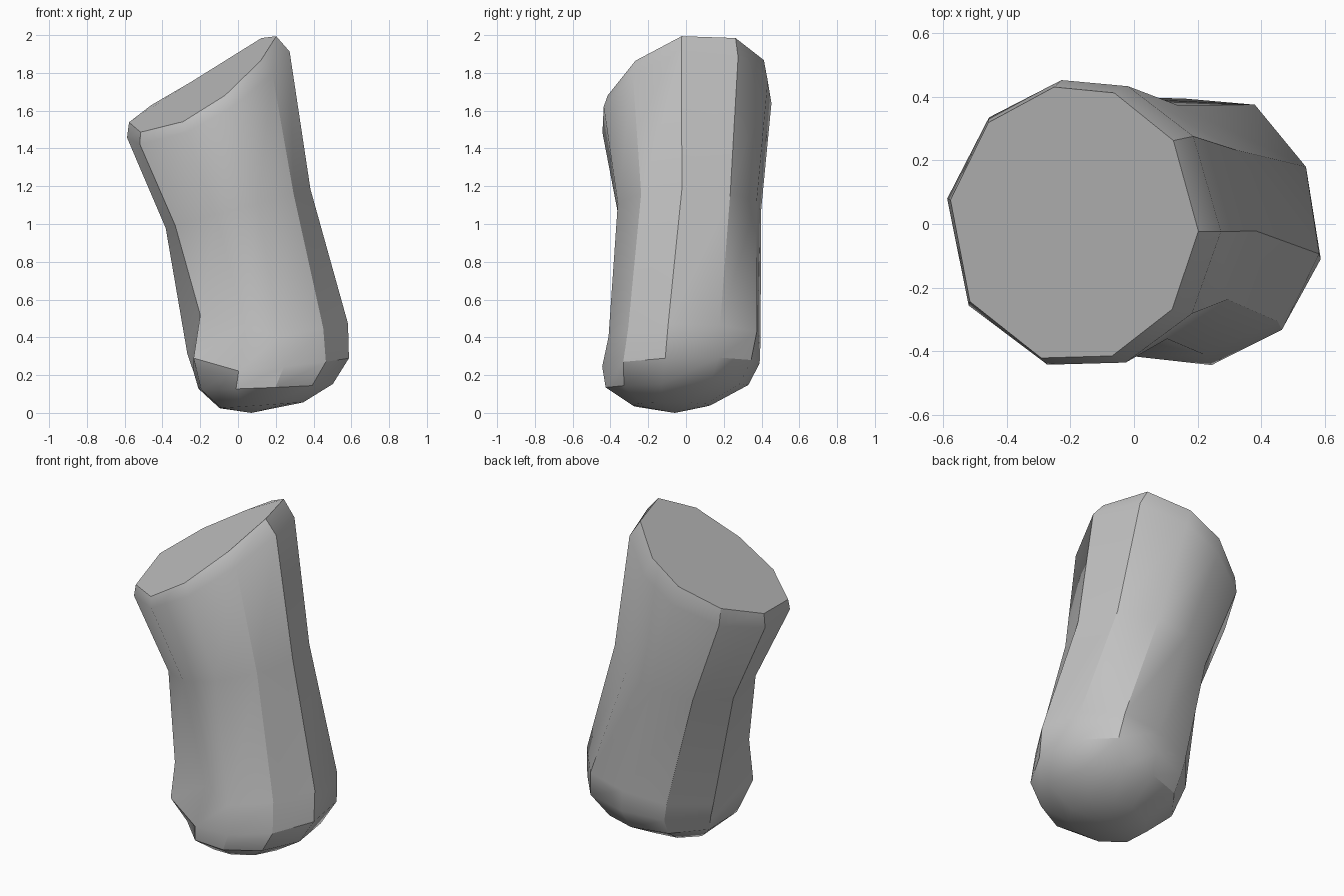
import bpy, bmesh
from math import cos, sin, radians
from mathutils import Vector

cube = bpy.data.objects.get("Cube")
if cube:
    bpy.data.objects.remove(cube, do_unlink=True)

# Uneven corner directions shared by all cross-sections
ANGLES = [-3, 37, 71, 99, 133, 170, 214, 255, 288, 322]
SIDES = len(ANGLES)

# Cross-sections: centre x, y, z, radius x, y, tilt along x, y, bow across y, twist
rings = [
    (0.12, -0.08, 0.04, 0.23, 0.21, 0.07, 0.0, 0.0, -9),
    (0.14, -0.05, 0.14, 0.37, 0.38, 0.04, 0.02, 0.0, -9),
    (0.17, -0.03, 0.25, 0.425, 0.42, 0.1, 0.03, 0.0, -8),
    (0.15, -0.01, 0.39, 0.442, 0.405, 0.19, 0.0, 0.0, -9),
    (-0.003, 0.012, 1.08, 0.388, 0.388, 0.27, 0.0, 0.0, -2),
    (-0.16, 0.0, 1.68, 0.434, 0.458, 0.545, 0.15, 0.35, 0),
    (-0.19, 0.0, 1.76, 0.393, 0.436, 0.61, 0.22, 0.36, 0),
]


def ring_verts(bm, ring):
    cx, cy, cz, rx, ry, tx, ty, bow, twist = ring
    verts = []
    for angle in ANGLES:
        a = radians(angle + twist)
        x, y = rx * cos(a), ry * sin(a)
        z = cz + tx * x + ty * y - bow * y * y
        verts.append(bm.verts.new((cx + x, cy + y, z)))
    return verts


# Loft the trunk through the sections
bm = bmesh.new()
loops = [ring_verts(bm, r) for r in rings]
for low, high in zip(loops, loops[1:]):
    for i in range(SIDES):
        j = (i + 1) % SIDES
        bm.faces.new((low[i], low[j], high[j], high[i]))

# Slanted top
bm.faces.new(loops[-1])

# Rounded foot
tip = bm.verts.new((0.07, -0.06, 0.0))
for i in range(SIDES):
    bm.faces.new((tip, loops[0][(i + 1) % SIDES], loops[0][i]))

# Notch low on the front right side
loops[3][6].co = Vector((-0.2, -0.32, 0.52))
loops[3][7].co = Vector((0.04, -0.37, 0.46))
loops[2][6].co = Vector((-0.235, -0.31, 0.29))

# Fuller heel at the back left
loops[3][2].co = Vector((0.38, 0.375, 0.43))
loops[2][2].co = Vector((0.4, 0.345, 0.28))

bmesh.ops.recalc_face_normals(bm, faces=bm.faces)
mesh = bpy.data.meshes.new("trunk")
bm.to_mesh(mesh)
bm.free()
trunk = bpy.data.objects.new("trunk", mesh)
bpy.context.collection.objects.link(trunk)

# Single grey material
grey = bpy.data.materials.new("plain grey")
grey.use_nodes = True
colour = (0.54, 0.54, 0.54, 1.0)
grey.diffuse_color = colour
grey.node_tree.nodes["Principled BSDF"].inputs["Base Color"].default_value = colour
mesh.materials.append(grey)

# Smooth sides with crisp rims
bpy.context.view_layer.objects.active = trunk
trunk.select_set(True)
bpy.ops.object.shade_smooth_by_angle(angle=radians(33))
